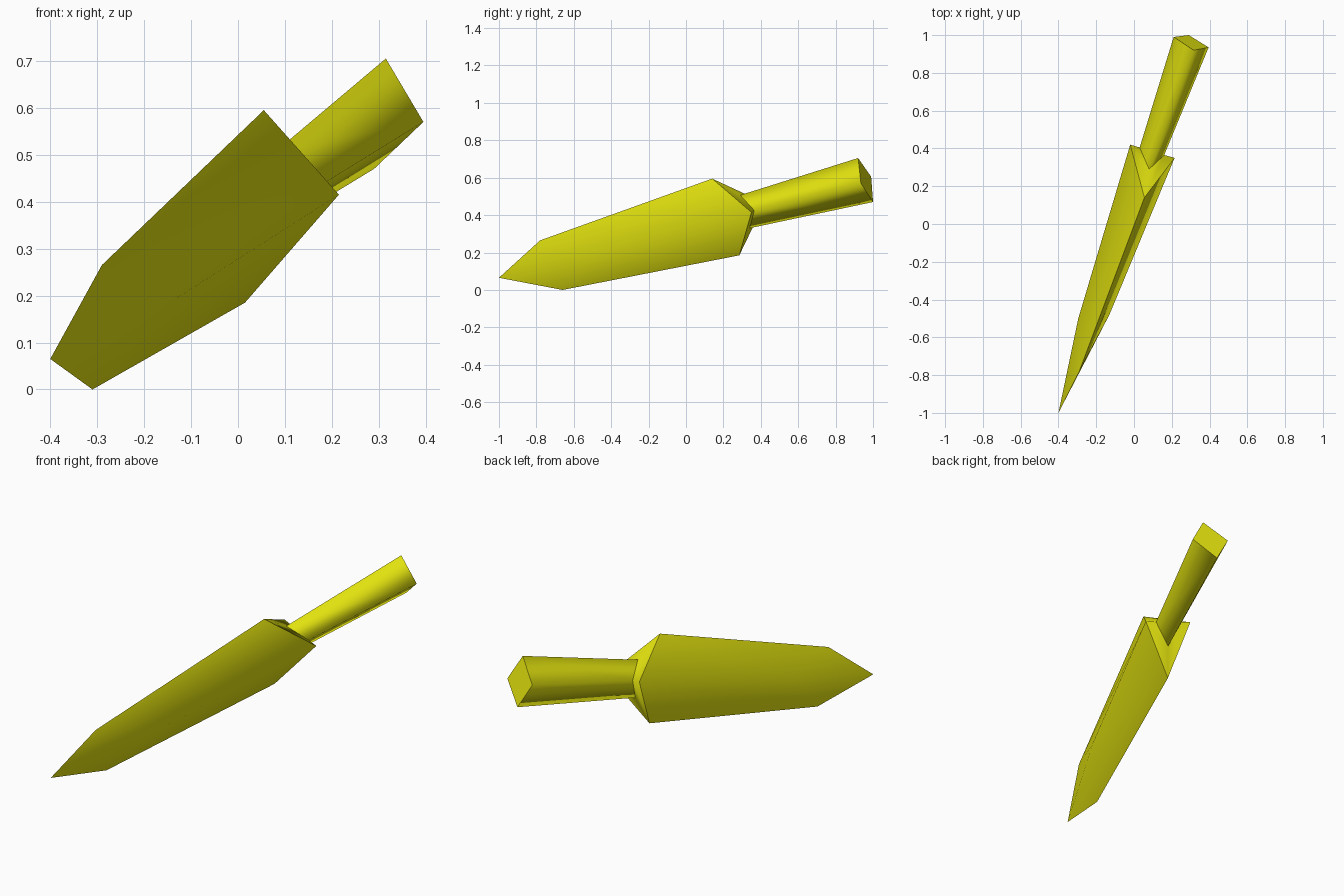
import bpy, bmesh
from mathutils import Vector

if "Cube" in bpy.data.objects:
    bpy.data.objects.remove(bpy.data.objects["Cube"])

yellow = bpy.data.materials.new("yellow")
yellow.diffuse_color = (0.78, 0.78, 0.005, 1)
yellow.use_nodes = True
yellow.node_tree.nodes["Principled BSDF"].inputs["Base Color"].default_value = yellow.diffuse_color

# Cross-sections, each ordered top, right, bottom, left
tip = Vector((-0.40, -1.0, 0.065))
shoulder = [(-0.29, -0.78, 0.265), (-0.13, -0.48, 0.195), (-0.31, -0.66, 0.0), (-0.295, -0.50, 0.215)]
back = [(0.055, 0.14, 0.595), (0.215, 0.35, 0.415), (0.015, 0.285, 0.185), (-0.02, 0.42, 0.465)]
socket = [(0.08, 0.29, 0.507), (0.16, 0.365, 0.425), (0.06, 0.34, 0.33), (0.03, 0.405, 0.455)]
butt = [(0.315, 0.92, 0.705), (0.395, 0.935, 0.57), (0.29, 1.0, 0.47), (0.21, 0.99, 0.605)]


def bridge(bm, a, b):
    for i in range(4):
        j = (i + 1) % 4
        bm.faces.new((a[i], a[j], b[j], b[i]))


def sharpen(bm, pairs):
    for a, b in pairs:
        edge = bm.edges.get((a, b))
        if edge:
            edge.smooth = False


def loop(r):
    return [(r[i], r[(i + 1) % 4]) for i in range(4)]


bm = bmesh.new()
t = bm.verts.new(tip)
s, b, k, e = [[bm.verts.new(p) for p in ring] for ring in (shoulder, back, socket, butt)]

# Pointed nose, blade sides, rear faces, handle sides, handle end
for p, q in loop(s):
    bm.faces.new((t, q, p))
bridge(bm, s, b)
bridge(bm, b, k)
bridge(bm, k, e)
bm.faces.new(e)

bmesh.ops.recalc_face_normals(bm, faces=bm.faces[:])
for f in bm.faces:
    f.smooth = True
# Crisp rims and crisp upper and lower cutting edges
sharpen(bm, loop(b) + loop(k) + loop(e))
sharpen(bm, [(t, s[0]), (t, s[2]), (s[0], b[0]), (s[2], b[2])])

mesh = bpy.data.meshes.new("blade_and_handle")
bm.to_mesh(mesh)
bm.free()
mesh.materials.append(yellow)
obj = bpy.data.objects.new("blade_and_handle", mesh)
bpy.context.collection.objects.link(obj)
